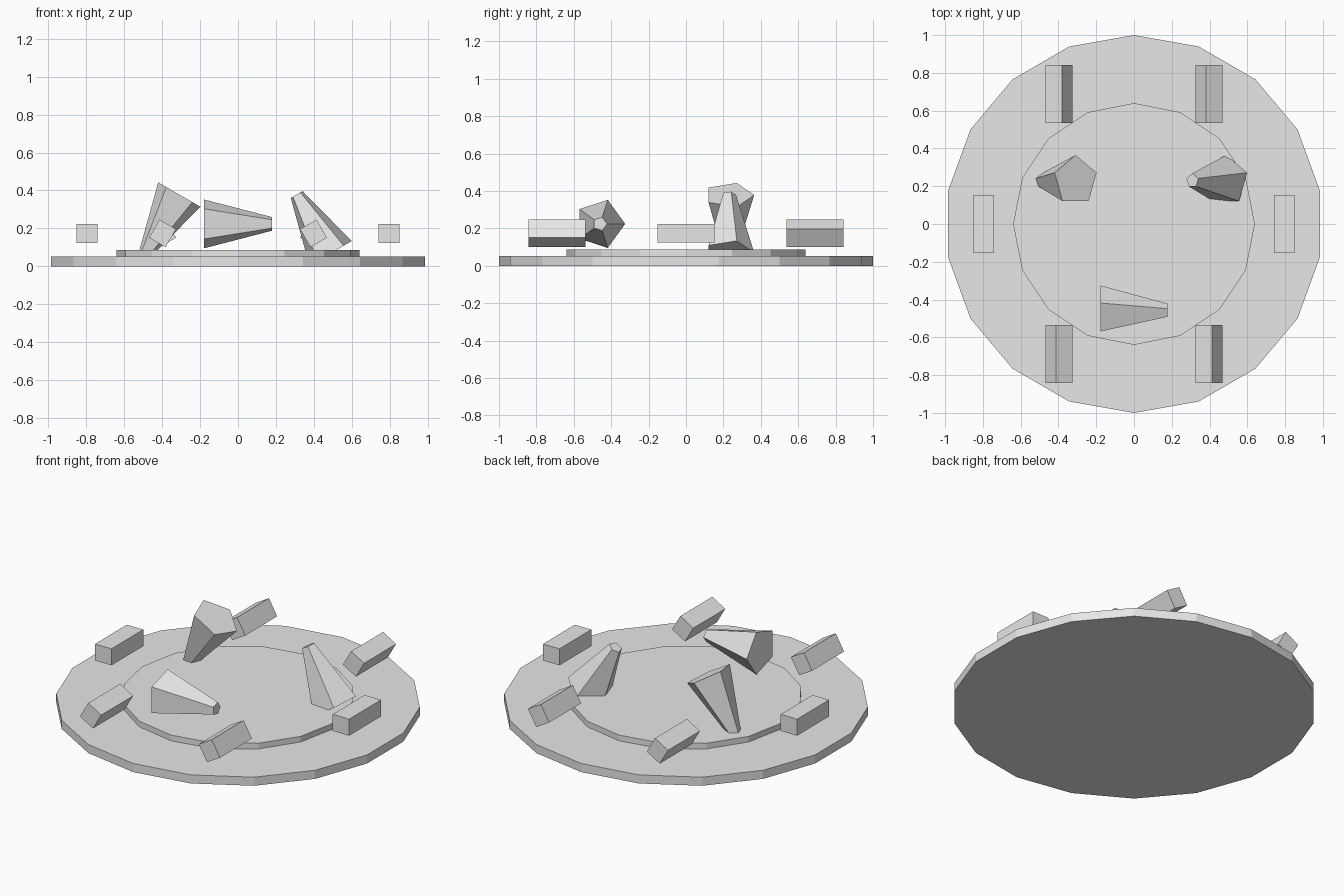
import bpy
import bmesh
from math import cos, sin, radians
from mathutils import Matrix, Vector

if "Cube" in bpy.data.objects:
    bpy.data.objects.remove(bpy.data.objects["Cube"], do_unlink=True)

# One plain light grey for everything
grey = bpy.data.materials.new("light_grey")
grey.use_nodes = True
grey.diffuse_color = (0.8, 0.8, 0.8, 1)
grey.node_tree.nodes["Principled BSDF"].inputs["Base Color"].default_value = (0.8, 0.8, 0.8, 1)


def finish(name, bm, place):
    bm.normal_update()
    mesh = bpy.data.meshes.new(name)
    bm.to_mesh(mesh)
    bm.free()
    mesh.materials.append(grey)
    obj = bpy.data.objects.new(name, mesh)
    obj.matrix_world = place
    bpy.context.collection.objects.link(obj)


def frustum(name, sides, r1, r2, depth, place):
    bm = bmesh.new()
    bmesh.ops.create_cone(bm, cap_ends=True, segments=sides,
                          radius1=r1, radius2=r2, depth=depth)
    finish(name, bm, place)


def box(name, size, place):
    bm = bmesh.new()
    bmesh.ops.create_cube(bm, size=1)
    bmesh.ops.scale(bm, vec=size, verts=bm.verts)
    finish(name, bm, place)


def ring_place(angle, radius, z, roll):
    """Spot on a ring, rolled about the y axis."""
    a = radians(angle)
    spot = Vector((radius * cos(a), radius * sin(a), z))
    return Matrix.Translation(spot) @ Matrix.Rotation(radians(roll), 4, "Y")


# Stacked discs
frustum("base_disc", 18, 1.0, 1.0, 0.052, Matrix.Translation((0, 0, 0.026)))
frustum("upper_disc", 16, 0.64, 0.64, 0.055, Matrix.Translation((0, 0, 0.059)))

# Three tapered five-sided spikes, each rolled a third of a turn further
for i in range(3):
    turn = 120 * i
    frustum(f"spike_{i + 1}", 5, 0.135, 0.038, 0.357,
            ring_place(turn - 90, 0.46, 0.224, 90 - turn))

# Six blocks around the rim, rolled by their angle on the ring
for i in range(6):
    turn = 60 * i
    box(f"rim_block_{i + 1}", (0.11, 0.305, 0.1),
        ring_place(turn, 0.795, 0.174, -turn))
